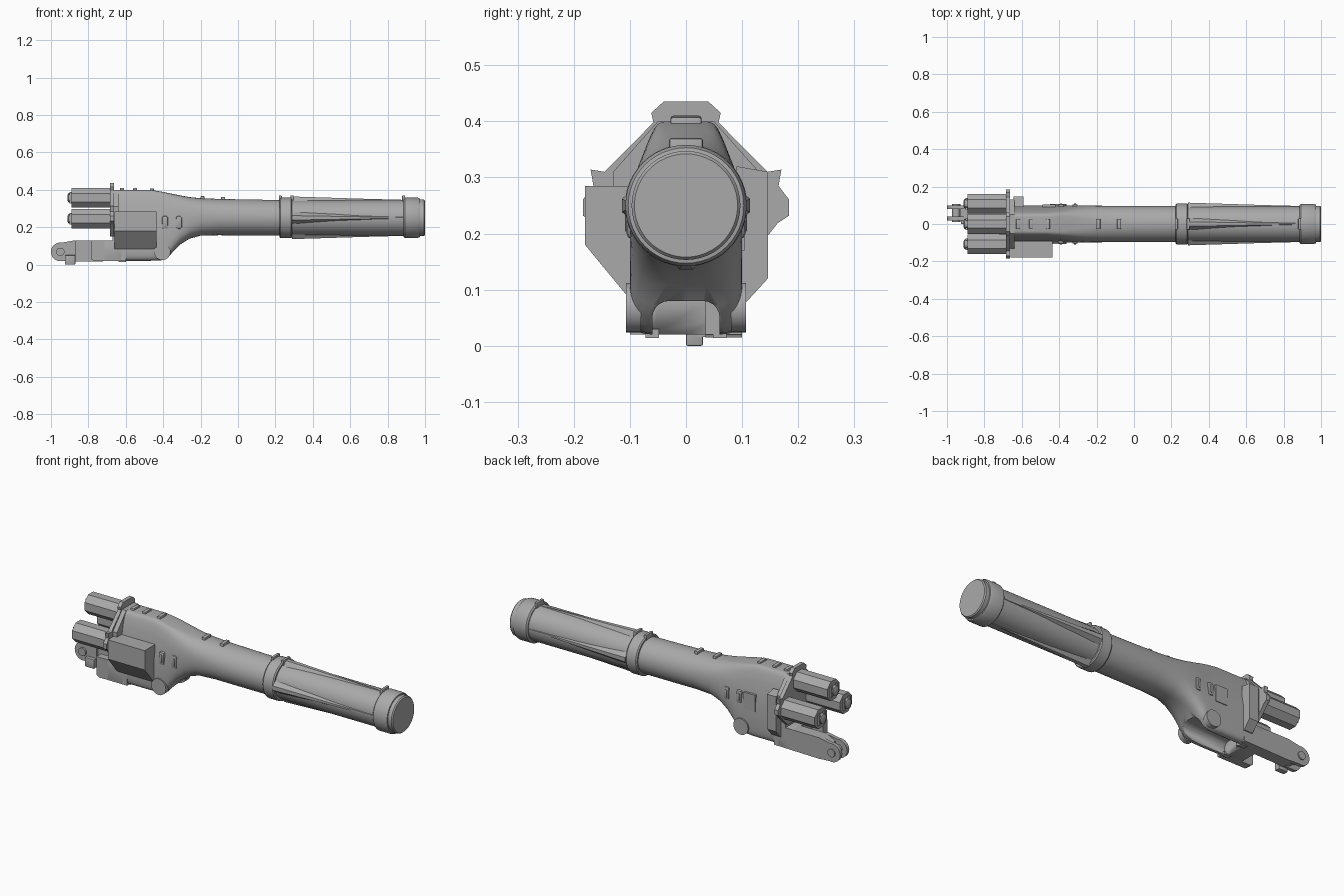
import bpy, bmesh, math
from mathutils import Vector, Matrix

if "Cube" in bpy.data.objects:
    bpy.data.objects.remove(bpy.data.objects["Cube"], do_unlink=True)

grey = bpy.data.materials.new("machine grey")
grey.use_nodes = True
grey.diffuse_color = (0.4, 0.4, 0.4, 1)
grey.node_tree.nodes["Principled BSDF"].inputs["Base Color"].default_value = (0.4, 0.4, 0.4, 1)
AXIS = 0.25  # height of the tube axis


def make(name, bm, smooth=True):
    bmesh.ops.recalc_face_normals(bm, faces=bm.faces)
    mesh = bpy.data.meshes.new(name)
    bm.to_mesh(mesh)
    bm.free()
    mesh.materials.append(grey)
    ob = bpy.data.objects.new(name, mesh)
    bpy.context.scene.collection.objects.link(ob)
    if smooth:
        bpy.ops.object.select_all(action='DESELECT')
        ob.select_set(True)
        bpy.context.view_layer.objects.active = ob
        bpy.ops.object.shade_smooth_by_angle(angle=math.radians(30))
    return ob


def loft(name, rings):
    """Skin a list of closed point rings and cap both ends."""
    bm = bmesh.new()
    loops = [[bm.verts.new(p) for p in r] for r in rings]
    n = len(loops[0])
    for a, b in zip(loops, loops[1:]):
        for i in range(n):
            j = (i + 1) % n
            bm.faces.new((a[i], a[j], b[j], b[i]))
    bm.faces.new(loops[0])
    bm.faces.new(loops[-1])
    return make(name, bm)


def lathe(name, profile, y=0, z=AXIS, sides=48, turn=0.0):
    """Turn (x, radius) pairs about a line along x."""
    angles = [2 * math.pi * (i + turn) / sides for i in range(sides)]
    return loft(name, [[(x, y + r * math.cos(a), z + r * math.sin(a)) for a in angles]
                       for x, r in profile])


def prism(name, outline, axis, lo, hi):
    """Extrude a 2D outline along x (outline in y, z) or along y (outline in x, z)."""
    if axis == 'x':
        return loft(name, [[(d, u, v) for u, v in outline] for d in (lo, hi)])
    return loft(name, [[(u, d, v) for u, v in outline] for d in (lo, hi)])


def box(name, x, y, z, bevel=0.0):
    bm = bmesh.new()
    size = Vector((x[1] - x[0], y[1] - y[0], z[1] - z[0]))
    centre = Vector((sum(x), sum(y), sum(z))) / 2
    bmesh.ops.create_cube(bm, size=1, matrix=Matrix.Translation(centre) @ Matrix.Diagonal(size.to_4d()))
    if bevel:
        bmesh.ops.bevel(bm, geom=bm.edges[:], offset=bevel, segments=2, affect='EDGES', profile=0.5)
    return make(name, bm)


def disc(name, x, z, r, lo, hi, sides=32):
    ring = [(x + r * math.cos(2 * math.pi * i / sides), z + r * math.sin(2 * math.pi * i / sides))
            for i in range(sides)]
    return prism(name, ring, 'y', lo, hi)


# Main arm casting: boxy at the joint, blending into the round tube
def section(x, top, bottom, width, power, taper, n=48):
    mid, half, ring = (top + bottom) / 2, (top - bottom) / 2, []
    for i in range(n):
        a = 2 * math.pi * i / n
        c, s = math.cos(a), math.sin(a)
        u = math.copysign(abs(c) ** (2 / power), c)
        v = math.copysign(abs(s) ** (2 / power), s)
        z = mid + half * v
        shrink = 1 - taper * max(0, (z - AXIS) / (top - AXIS))
        ring.append((x, width * u * shrink, z))
    return ring


stations = [(-0.67, 0.40, 0.02, 0.10, 9, 0.42), (-0.47, 0.40, 0.02, 0.10, 9, 0.42),
            (-0.41, 0.39, 0.022, 0.10, 8, 0.36), (-0.375, 0.383, 0.035, 0.10, 7, 0.32),
            (-0.345, 0.377, 0.07, 0.10, 5, 0.26), (-0.31, 0.37, 0.107, 0.10, 4, 0.2),
            (-0.26, 0.361, 0.138, 0.099, 3, 0.1), (-0.2, 0.355, 0.155, 0.098, 2.4, 0.04),
            (-0.1, 0.351, 0.157, 0.097, 2.1, 0), (0.05, 0.348, 0.155, 0.097, 2, 0),
            (0.23, 0.345, 0.155, 0.096, 2, 0)]
body = loft("arm_casting", [section(*s) for s in stations])

# Arched pocket under the casting
arch = [(-0.06, -0.02), (0.06, -0.02)]
for side in (1, -1):
    for k in range(6):
        a = math.radians(18 * k if side > 0 else 90 - 18 * k)
        arch.append((side * (0.03 + 0.03 * math.cos(a)), 0.05 + 0.03 * math.sin(a)))
cutter = prism("pocket_cutter", arch, 'x', -0.61, -0.25)
cutter.hide_render = True
cutter.hide_set(True)
cut = body.modifiers.new("pocket", 'BOOLEAN')
cut.operation, cut.object, cut.solver = 'DIFFERENCE', cutter, 'EXACT'

# Round tube, flange and end cap
lathe("outer_tube", [(0.22, 0.095), (0.9, 0.095)])
lathe("flange_ring", [(0.222, 0.104), (0.228, 0.109), (0.284, 0.109), (0.29, 0.104)])
lathe("end_cap", [(0.885, 0.1), (0.892, 0.108), (0.96, 0.108), (0.972, 0.103),
                  (0.973, 0.097), (0.994, 0.097), (1.0, 0.092)])

# Four ridged ribs tapering toward the cap
for k in range(4):
    rings = []
    for x, half, ridge in ((0.288, 0.04, 0.114), (0.67, 0.018, 0.102), (0.895, 0.008, 0.096)):
        base = [(-half, 0.08), (half, 0.08), (half * 0.3, ridge), (-half * 0.3, ridge)]
        turn = Matrix.Rotation(k * math.pi / 2, 4, 'X')
        rings.append([turn @ Vector((x, u, v)) + Vector((0, 0, AXIS)) for u, v in base])
    loft("tube_rib", rings)

# Lifting lugs and cable clips along the top
for x, z in ((0.226, 0.37), (0.289, 0.37), (0.886, 0.37)):
    box("top_lug", (x - 0.008, x + 0.008), (-0.03, 0.03), (0.33, z), 0.004)
for x, z in ((-0.62, 0.41), (-0.55, 0.41), (-0.46, 0.408), (-0.19, 0.366), (-0.08, 0.362)):
    box("top_clip", (x - 0.011, x + 0.011), (-0.028, 0.028), (z - 0.03, z), 0.005)

# Side handles and joint bosses on both sides
for s in (-1, 1):
    for x in (-0.39, -0.315):
        lo, hi = sorted((s * 0.08, s * 0.106))
        box("side_handle", (x - 0.016, x + 0.016), (lo, hi), (0.19, 0.26), 0.01)
        lo, hi = sorted((s * 0.1, s * 0.109))
        box("handle_bar", (x - 0.006, x + 0.006), (lo, hi), (0.203, 0.247), 0.003)
    lo, hi = sorted((s * 0.08, s * 0.107))
    disc("joint_boss", -0.405, 0.068, 0.044, lo, hi)
box("access_plate", (-0.49, -0.42), (0.09, 0.104), (0.17, 0.26))

# Motor mounting plate with clamp tabs
half_plate = [(0.04, 0.435), (0.062, 0.415), (0.058, 0.398), (0.145, 0.31), (0.17, 0.314),
              (0.165, 0.285), (0.184, 0.26), (0.184, 0.232), (0.163, 0.218), (0.145, 0.195), (0.1, 0.15)]
prism("motor_plate", half_plate + [(-y, z) for y, z in reversed(half_plate)], 'x', -0.685, -0.664)
prism("plate_backing", [(0.05, 0.4), (0.13, 0.31), (0.13, 0.19), (-0.13, 0.19), (-0.13, 0.31), (-0.05, 0.4)],
      'x', -0.67, -0.64)

# Three octagonal motors with stepped tail connectors
for y, z in ((0, 0.357), (0.108, 0.245), (-0.108, 0.245)):
    lathe("motor", [(-0.89, 0.057), (-0.67, 0.057)], y, z, 8, 0.5)
    lathe("motor_tail", [(-0.912, 0.014), (-0.906, 0.026), (-0.885, 0.026)], y, z, 12)
    for dy in (-0.025, 0.025):
        box("motor_bolt", (-0.9, -0.885), (y + dy - 0.006, y + dy + 0.006), (z - 0.03, z + 0.03))

# Connection box on the front, with a sloping underside
prism("connection_box", [(-0.09, 0.285), (-0.18, 0.285), (-0.18, 0.18), (-0.1, 0.083), (-0.09, 0.083)],
      'x', -0.66, -0.437)

# Wedge bracket on the back
prism("back_bracket", [(0.09, 0.32), (0.146, 0.31), (0.146, 0.12), (0.105, 0.075), (0.09, 0.075)],
      'x', -0.645, -0.592)

# Lower joint: solid bridge, short front arm, long rear arm with clevis
box("lower_bridge", (-0.72, -0.62), (-0.1, 0.1), (0.02, 0.13), 0.006)
prism("front_arm", [(-0.6, 0.13), (-0.785, 0.13), (-0.785, 0.03), (-0.77, 0.02), (-0.6, 0.02)], 'y', -0.1, -0.06)
prism("rear_arm", [(-0.6, 0.13), (-0.88, 0.13), (-0.93, 0.105), (-0.93, 0.03), (-0.88, 0.015), (-0.6, 0.02)],
      'y', 0.035, 0.1)
for lo, hi in ((0.02, 0.04), (0.08, 0.1)):
    disc("clevis_ear", -0.95, 0.068, 0.05, lo, hi)
    prism("ear_web", [(-0.955, 0.115), (-0.87, 0.13), (-0.87, 0.016), (-0.955, 0.02)], 'y', lo, hi)
disc("clevis_pin", -0.95, 0.068, 0.022, 0.01, 0.106, 20)
box("lower_stop", (-0.925, -0.87), (0.0, 0.03), (0.0, 0.05), 0.003)
for s in (-1, 1):
    box("foot_pad", (-0.64, -0.6), (s * 0.06 - 0.012, s * 0.06 + 0.012), (0.014, 0.03))
